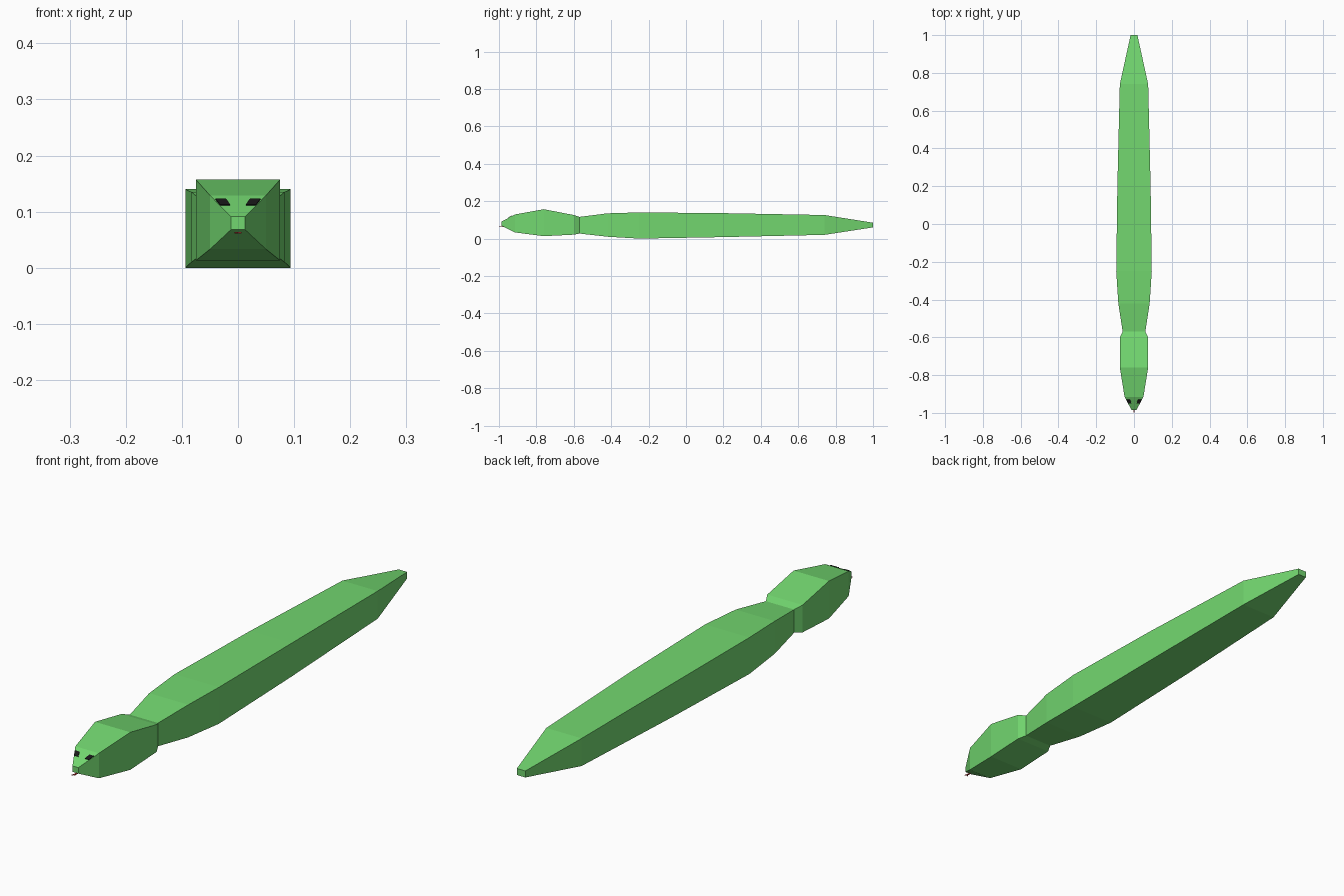
import bpy, bmesh

if "Cube" in bpy.data.objects:
    bpy.data.objects.remove(bpy.data.objects["Cube"])

def material(name, rgb):
    m = bpy.data.materials.new(name)
    m.diffuse_color = (*rgb, 1)
    m.use_nodes = True
    m.node_tree.nodes["Principled BSDF"].inputs["Base Color"].default_value = m.diffuse_color
    return m

green = material("green", (0.17, 0.68, 0.16))
black = material("black", (0.01, 0.01, 0.01))
red = material("red", (0.7, 0.05, 0.05))

def finish(bm, name, mat):
    bmesh.ops.recalc_face_normals(bm, faces=bm.faces[:])
    me = bpy.data.meshes.new(name)
    bm.to_mesh(me)
    bm.free()
    me.materials.append(mat)
    ob = bpy.data.objects.new(name, me)
    bpy.context.collection.objects.link(ob)
    return ob

def loft(name, rings, mat):
    """Rectangular rings (y, half width, bottom, top) joined into a tube."""
    bm = bmesh.new()
    loops = [[bm.verts.new(p) for p in ((-w, y, b), (w, y, b), (w, y, t), (-w, y, t))]
             for y, w, b, t in rings]
    for a, c in zip(loops, loops[1:]):
        for i in range(4):
            j = (i + 1) % 4
            bm.faces.new((a[i], a[j], c[j], c[i]))
    bm.faces.new(loops[0])
    bm.faces.new(loops[-1])
    return finish(bm, name, mat)

def plate(name, points, offset, mat):
    """Thin solid from a flat outline, thickened along offset."""
    bm = bmesh.new()
    face = bm.faces.new([bm.verts.new(p) for p in points])
    ext = bmesh.ops.extrude_face_region(bm, geom=[face])
    bmesh.ops.translate(bm, vec=offset,
                        verts=[v for v in ext["geom"] if isinstance(v, bmesh.types.BMVert)])
    return finish(bm, name, mat)

# Snake: tail, body, neck, head and snout in one skin
loft("snake_body", [
    (1.0, 0.018, 0.06, 0.085),
    (0.74, 0.075, 0.02, 0.126),
    (0.20, 0.088, 0.008, 0.136),
    (-0.25, 0.094, 0.0, 0.14),
    (-0.42, 0.083, 0.01, 0.135),
    (-0.57, 0.060, 0.027, 0.116),
    (-0.60, 0.075, 0.021, 0.126),
    (-0.76, 0.075, 0.013, 0.157),
    (-0.915, 0.05, 0.033, 0.129),
    (-0.986, 0.0125, 0.068, 0.091),
], green)

# Eyes lying on the sloped top of the snout
def on_snout(x, z):
    return (x, -0.915 - 0.071 * (0.129 - z) / 0.038, z)

for side, s in (("left", 1), ("right", -1)):
    pts = [on_snout(s * x, z) for x, z in
           ((0.040, 0.121), (0.021, 0.121), (0.014, 0.111), (0.032, 0.111))]
    plate("eye_" + side, pts, (0, -0.0012, 0.002), black)

# Forked tongue under the nose
for side, s in (("left", 1), ("right", -1)):
    plate("tongue_" + side,
          [(0, -0.965, 0.061), (s * 0.003, -0.965, 0.061), (s * 0.003, -0.989, 0.061),
           (s * 0.006, -1.0, 0.061), (0, -0.991, 0.061)],
          (0, 0, 0.003), red)
